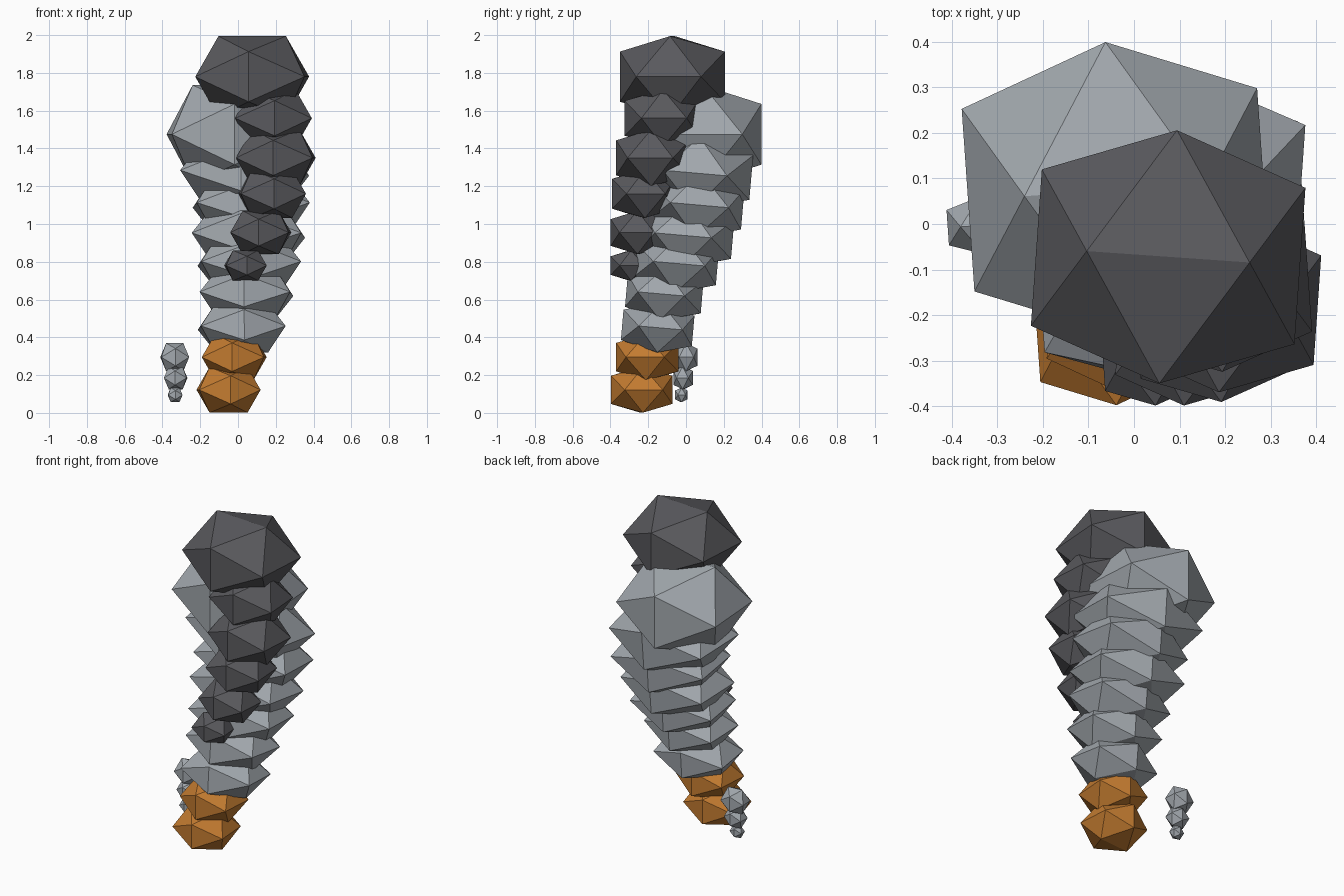
import bpy, bmesh, math
from mathutils import Vector, Euler

if "Cube" in bpy.data.objects:
    bpy.data.objects.remove(bpy.data.objects["Cube"])

G = 0.618  # golden proportion of a 20-sided blob


def material(name, rgb):
    m = bpy.data.materials.new(name)
    m.diffuse_color = (*rgb, 1)
    m.use_nodes = True
    m.node_tree.nodes["Principled BSDF"].inputs["Base Color"].default_value = m.diffuse_color
    return m


def puff(name, mat, centre, half, tilt):
    """Flat-faced 20-sided puff from centre, half extents and tilt in degrees."""
    bm = bmesh.new()
    rot = Euler([math.radians(a) for a in tilt]).to_matrix()
    for a in (-1, 1):
        for b in (-1, 1):
            for v in ((a, b * G, 0), (0, a, b * G), (a * G, 0, b)):
                p = Vector([v[i] * half[i] for i in range(3)])
                bm.verts.new(rot @ p + Vector(centre))
    bmesh.ops.convex_hull(bm, input=bm.verts)
    bmesh.ops.recalc_face_normals(bm, faces=bm.faces)
    mesh = bpy.data.meshes.new(name)
    bm.to_mesh(mesh)
    bm.free()
    mesh.materials.append(mat)
    ob = bpy.data.objects.new(name, mesh)
    bpy.context.collection.objects.link(ob)


def column(name, mat, depth, height, lean, puffs):
    """Rising column of (x, y, z, radius) puffs; alternate puffs twist the other way."""
    for i, (x, y, z, r) in enumerate(puffs):
        puff(f"{name}_puff_{i + 1}", mat, (x, y, z), (r, r * depth, r * height),
             (lean, 0, 4 * (-1) ** i))


orange = material("flame_orange", (0.55, 0.2, 0.03))
light = material("light_smoke", (0.36, 0.39, 0.42))
dark = material("dark_smoke", (0.1, 0.1, 0.11))

# flame at the base
column("flame", orange, 1, 0.74, 0,
       [(-0.05, -0.235, 0.122, 0.163), (-0.02, -0.205, 0.295, 0.165)])

# light smoke leaning backward, with a large crown
column("light_smoke", light, 0.84, 0.58, -5, [
    (0.02, -0.15, 0.45, 0.225), (0.045, -0.115, 0.63, 0.24),
    (0.06, -0.055, 0.79, 0.265), (0.055, 0.005, 0.94, 0.29),
    (0.07, 0.05, 1.1, 0.3), (0.035, 0.07, 1.27, 0.33)])
column("light_smoke_crown", light, 1, 0.8, 0, [(-0.04, 0.075, 1.475, 0.325)])

# dark smoke rising in front
column("dark_smoke", dark, 0.96, 0.74, 0, [
    (0.04, -0.295, 0.78, 0.108), (0.12, -0.25, 0.955, 0.155),
    (0.18, -0.225, 1.16, 0.173), (0.2, -0.175, 1.35, 0.203)
    , (0.18, -0.13, 1.56, 0.203), (0.075, -0.072, 1.78, 0.29)])

# small stray wisp at the side
column("wisp", light, 0.85, 1, 0, [
    (-0.333, -0.025, 0.095, 0.038), (-0.33, -0.015, 0.185, 0.06),
    (-0.335, -0.003, 0.295, 0.074)])
